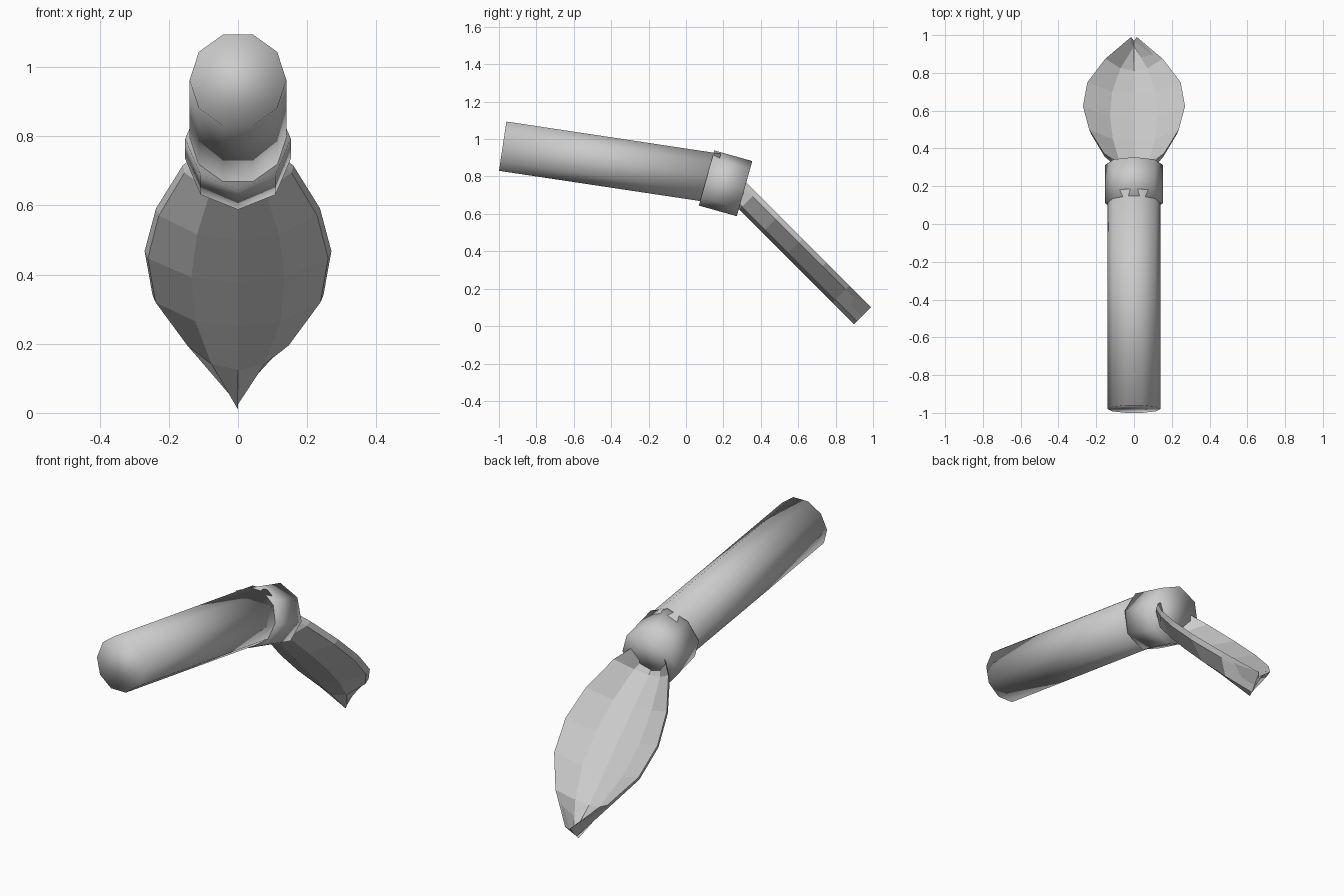
import bpy, bmesh, math
from mathutils import Vector

cube = bpy.data.objects.get("Cube")
if cube:
    bpy.data.objects.remove(cube)

GREY = (0.6, 0.6, 0.6, 1)
mat = bpy.data.materials.new("plain grey")
mat.use_nodes = True
mat.diffuse_color = GREY
mat.node_tree.nodes["Principled BSDF"].inputs["Base Color"].default_value = GREY


def add_object(name, bm, smooth):
    bmesh.ops.recalc_face_normals(bm, faces=bm.faces)
    for f in bm.faces:
        f.smooth = smooth
    mesh = bpy.data.meshes.new(name)
    bm.to_mesh(mesh)
    bm.free()
    mesh.materials.append(mat)
    obj = bpy.data.objects.new(name, mesh)
    bpy.context.collection.objects.link(obj)
    return obj


def prism(name, sides, radius, start, end, first_angle):
    """Closed prism between two points (y, z) in the x = 0 plane."""
    a, b = Vector((0, *start)), Vector((0, *end))
    side = Vector((1, 0, 0))
    up = side.cross((b - a).normalized())
    bm = bmesh.new()
    rings = []
    for c in (a, b):
        angles = [first_angle + math.tau * i / sides for i in range(sides)]
        rings.append([bm.verts.new(c + radius * (side * math.cos(t) + up * math.sin(t)))
                      for t in angles])
    for i in range(sides):
        j = (i + 1) % sides
        bm.faces.new((rings[0][i], rings[0][j], rings[1][j], rings[1][i]))
    bm.faces.new(rings[0])
    bm.faces.new(rings[1])
    return add_object(name, bm, True)


# Handle and the collar that joins it to the blade
prism("handle", 10, 0.14, (-0.98, 0.962), (0.165, 0.79), 0)
prism("collar", 8, 0.153, (0.11, 0.792), (0.313, 0.735), 0)

# Blade: a leaf-shaped trough sloping down at 45 degrees
along = Vector((0, 1, -1)).normalized()
normal = Vector((0, 1, 1)).normalized()
stations = [(-0.415, 0.015), (-0.24, 0.16), (-0.065, 0.237), (0.11, 0.27),
            (0.29, 0.247), (0.466, 0.152), (0.629, 0.015)]
# Half section: (fraction of half width, height), from outer centre round to inner centre
half = [(0, 0.643), (0.5, 0.664), (0.965, 0.742), (1, 0.771), (0.47, 0.70), (0, 0.68)]
section = half + [(-x, h) for x, h in half[-2:0:-1]]

bm = bmesh.new()
rings = []
for t, width in stations:
    pointed = width < 0.02
    ring = []
    for x, h in section:
        # At the points only the top rim keeps a little width
        w = 0 if pointed and abs(x) < 1 else width
        ring.append(bm.verts.new(Vector((x * w, 0, 0)) + along * t + normal * h))
    rings.append(ring)
n = len(section)
for r0, r1 in zip(rings, rings[1:]):
    for i in range(n):
        j = (i + 1) % n
        bm.faces.new((r0[i], r0[j], r1[j], r1[i]))
# Close both points, one half at a time
m = len(half)
for ring in (rings[0], rings[-1]):
    bm.faces.new(ring[:m])
    bm.faces.new(ring[m - 1:] + ring[:1])
add_object("blade", bm, False)
